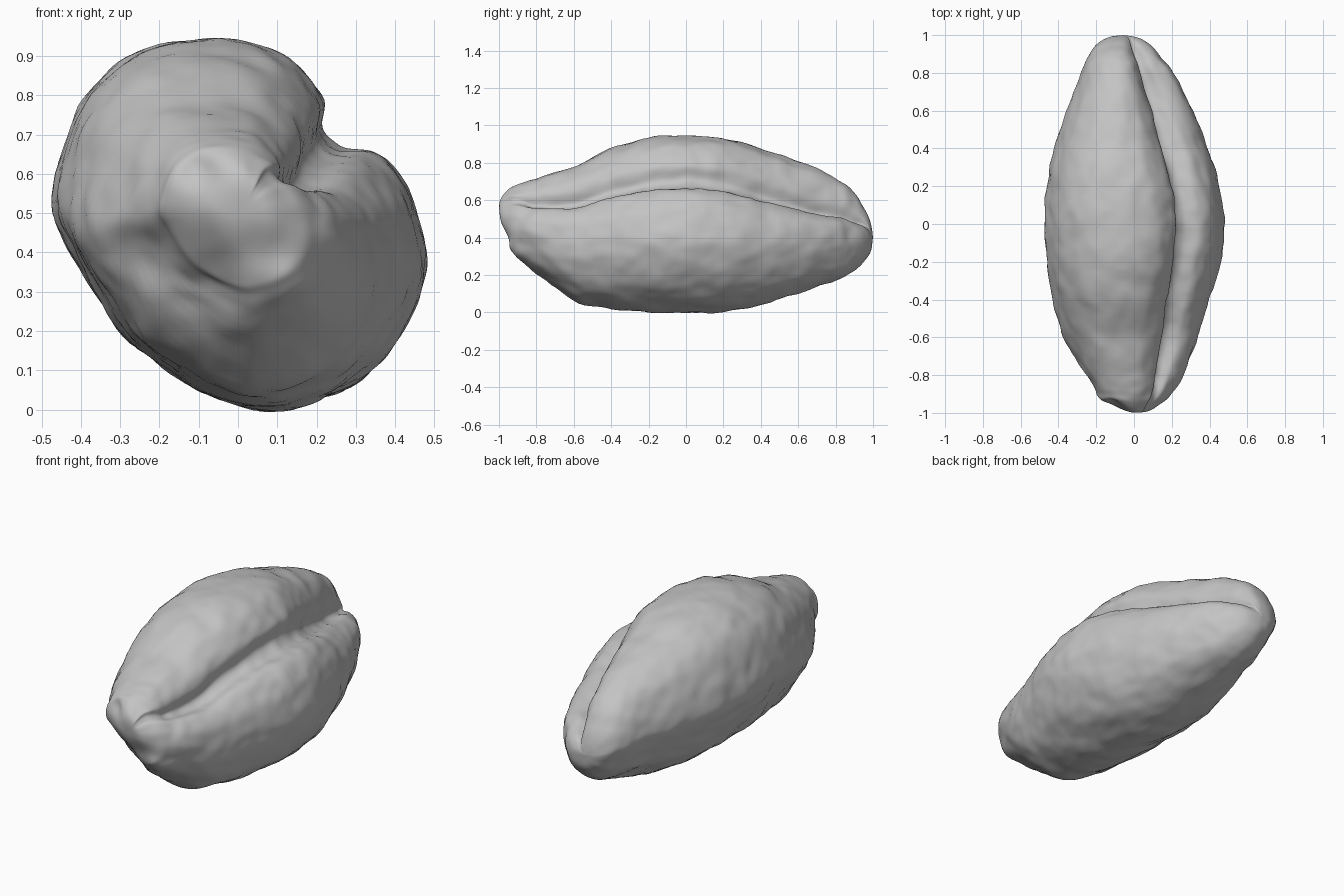
import bpy
import bmesh
import math
from mathutils import Vector, noise

default_cube = bpy.data.objects.get("Cube")
if default_cube:
    bpy.data.objects.remove(default_cube, do_unlink=True)


def spline(a, b, c, d, t):
    """Catmull-Rom point between b and c."""
    return 0.5 * (2 * b + (c - a) * t + (2 * a - 5 * b + 4 * c - d) * t * t
                  + (3 * b - a - 3 * c + d) * t ** 3)


def refine(points, steps, closed):
    """Return a smooth, denser version of a list of vectors."""
    count = len(points)
    result = []
    for i in range(count if closed else count - 1):
        picks = []
        for k in range(i - 1, i + 3):
            picks.append(points[k % count if closed else max(0, min(k, count - 1))])
        for s in range(steps):
            result.append(spline(*picks, s / steps))
    if not closed:
        result.append(points[-1])
    return result


def bump(distance, radius):
    return math.exp(-(distance / radius) ** 2)


def ramp(value, start, end):
    t = max(0, min(1, (value - start) / (end - start)))
    return t * t * (3 - 2 * t)


# Widest cross-section of the grain, with the crease at its upper left side
WIDTH, HEIGHT = 0.95, 0.945
outline = [(-.05, .945), (-.2, .93), (-.3, .88), (-.39, .79), (-.45, .65),
           (-.475, .52), (-.43, .41), (-.37, .31), (-.29, .19), (-.17, .1),
           (-.05, .03), (.08, 0), (.2, .02), (.3, .07), (.38, .14),
           (.44, .24), (.47, .33), (.475, .42), (.45, .53), (.4, .61),
           (.34, .66), (.26, .67), (.215, .71), (.22, .79), (.17, .86), (.08, .92)]
section = refine([Vector((x / WIDTH + 0.5, z / HEIGHT)) for x, z in outline], 6, True)
crease = Vector((.73, .75))

# Stations along the grain: y, lowest x, highest x, lowest z, highest z
stations = [(-1, .01, .01, .5, .5), (-.995, -.07, .08, .39, .6),
            (-.95, -.18, .15, .32, .66), (-.9, -.21, .2, .285, .685),
            (-.8, -.27, .26, .21, .715), (-.6, -.37, .34, .065, .78),
            (-.4, -.43, .4, .02, .875), (-.2, -.46, .455, 0, .93),
            (0, -.475, .475, 0, .945), (.2, -.46, .45, .005, .93),
            (.4, -.42, .39, .04, .875), (.6, -.355, .315, .1, .81),
            (.8, -.28, .21, .17, .725), (.9, -.235, .13, .22, .64),
            (.96, -.19, .07, .28, .55), (.99, -.13, .01, .33, .47),
            (1, -.06, -.06, .4, .4)]
rings = refine([Vector(s) for s in stations], 7, False)

# Loft the body between pointed ends
bm = bmesh.new()
loops = []
for y, x0, x1, z0, z1 in rings[1:-1]:
    # The crease bites a little deeper away from the middle, closes at the
    # tips, and drifts down and inward toward the back
    depth = 0.04 * min(1, abs(y) * 1.4)
    depth -= 0.12 * (ramp(-y, 0.8, 0.97) + ramp(y, 0.9, 1))
    drift = ramp(y, 0.1, 0.85)
    loop = []
    for point in section:
        distance = (point - crease).length
        moved = point + Vector((-.45, -.9)) * depth * bump(distance, 0.12)
        moved += Vector((-.09, -.1)) * drift * bump(distance, 0.26)
        x, z = x0 + (x1 - x0) * moved.x, z0 + (z1 - z0) * moved.y
        loop.append(bm.verts.new((x, y, z)))
    loops.append(loop)
count = len(section)
for first, second in zip(loops, loops[1:]):
    for i in range(count):
        j = (i + 1) % count
        bm.faces.new((first[i], first[j], second[j], second[i]))
for ring, loop in ((rings[0], loops[0]), (rings[-1], loops[-1])):
    y, x, _, z, _ = ring
    tip = bm.verts.new((x, y, z))
    for i in range(count):
        bm.faces.new((tip, loop[i], loop[(i + 1) % count]))
bmesh.ops.recalc_face_normals(bm, faces=bm.faces)
bm.normal_update()

# Dimples and knobs on the blunt front tip: x, z, radius, depth
dimples = [(-.2, .42, .13, .06), (-.06, .34, .1, .07), (-.1, .61, .05, .03),
           (.06, .4, .07, .03), (.14, .31, .06, -.025)]

# Wrinkled skin
offsets = []
for vert in bm.verts:
    co = vert.co
    calm = ramp(1 - abs(co.y), 0, 0.15)
    rough = 0.009 * noise.noise(Vector((co.x * 7, co.y * 8, co.z * 7)))
    rough += 0.006 * noise.noise(Vector((co.x * 15, co.y * 17, co.z * 15)))
    move = vert.normal * rough * (0.3 + 0.7 * calm)
    for x, z, radius, depth in dimples:
        inward = depth * ramp(-co.y, 0.6, 0.8)
        move += Vector((0, inward, 0)) * bump(math.hypot(co.x - x, co.z - z), radius)
    offsets.append(move)
for vert, move in zip(bm.verts, offsets):
    vert.co += move

mesh = bpy.data.meshes.new("grain_kernel")
bm.to_mesh(mesh)
bm.free()
kernel = bpy.data.objects.new("grain_kernel", mesh)
bpy.context.collection.objects.link(kernel)

# Plain grey skin
colour = (0.55, 0.55, 0.55, 1)
skin = bpy.data.materials.new("plain_grey")
skin.use_nodes = True
skin.diffuse_color = colour
skin.node_tree.nodes["Principled BSDF"].inputs["Base Color"].default_value = colour
mesh.materials.append(skin)
for polygon in mesh.polygons:
    polygon.use_smooth = True
